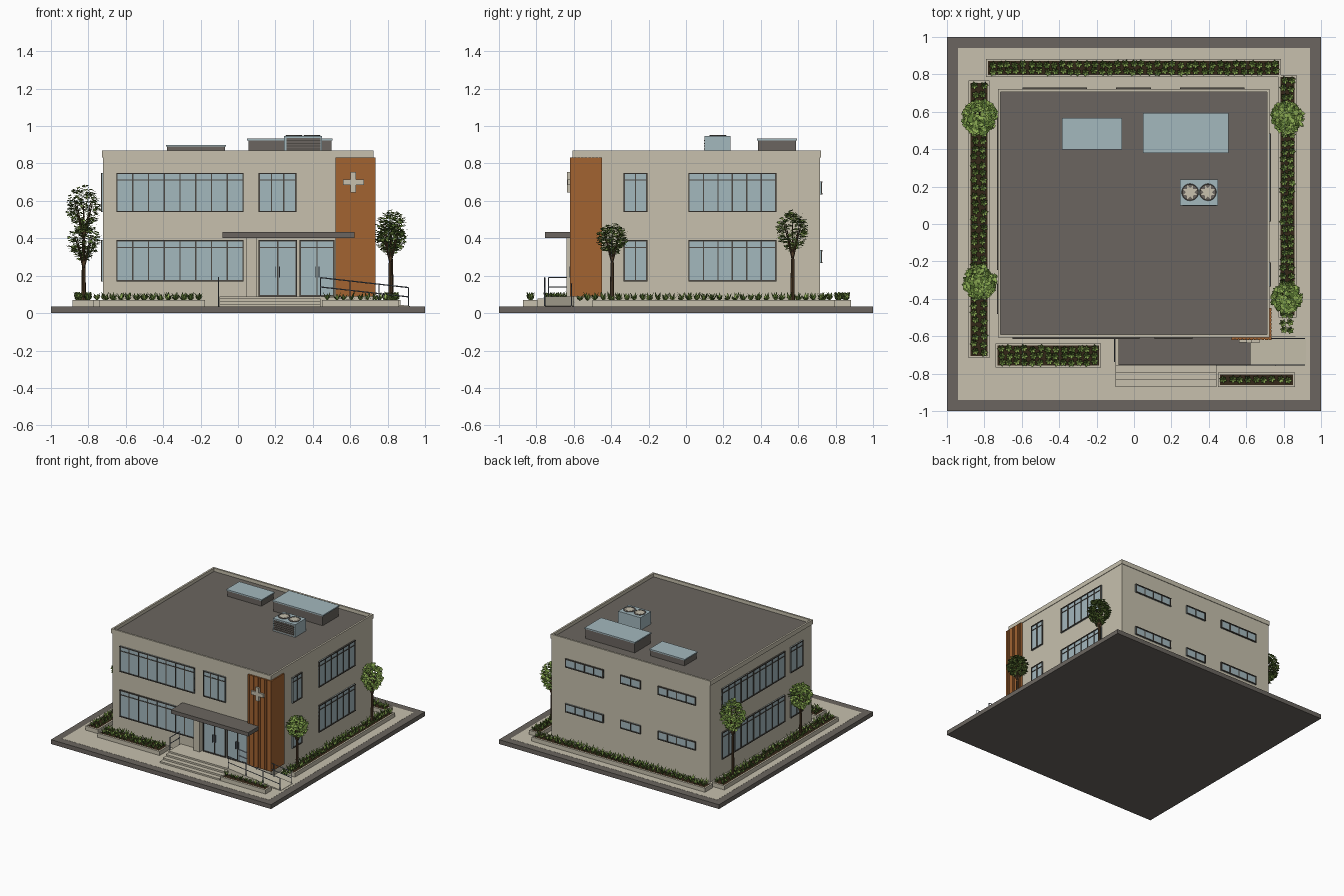
import bpy, bmesh, math, random
from mathutils import Vector, Matrix

random.seed(4)
if "Cube" in bpy.data.objects:
    bpy.data.objects.remove(bpy.data.objects["Cube"])


def colour(name, r, g, b):
    m = bpy.data.materials.new(name)
    m.use_nodes = True
    m.diffuse_color = (r, g, b, 1)
    m.node_tree.nodes["Principled BSDF"].inputs["Base Color"].default_value = (r, g, b, 1)
    return m


BEIGE = colour("beige_render", .57, .53, .42)
GREY = colour("dark_grey", .145, .131, .115)
GLASS = colour("blue_glass", .37, .48, .515)
WOOD = colour("orange_wood", .36, .125, .031)
FRAME = colour("charcoal_frame", .075, .068, .058)
SOIL = colour("soil", .034, .02, .009)
BARK = colour("bark", .095, .055, .026)
DARK_LEAF = colour("dark_leaf", .11, .2, .035)
LIGHT_LEAF = colour("light_leaf", .27, .42, .09)
STEEL = colour("rail_steel", .14, .17, .21)


def finish(name, bm, *mats):
    mesh = bpy.data.meshes.new(name)
    bm.to_mesh(mesh)
    bm.free()
    for m in mats:
        mesh.materials.append(m)
    ob = bpy.data.objects.new(name, mesh)
    bpy.context.scene.collection.objects.link(ob)
    return ob


def boxes(name, mat, *extents):
    """One object from boxes given as x0, x1, y0, y1, z0, z1."""
    bm = bmesh.new()
    for e in extents:
        lo, hi = Vector(e[0::2]), Vector(e[1::2])
        place = Matrix.Translation((lo + hi) / 2) @ Matrix.Diagonal((hi - lo).to_4d())
        bmesh.ops.create_cube(bm, size=1, matrix=place)
    bmesh.ops.recalc_face_normals(bm, faces=bm.faces)
    return finish(name, bm, mat)


def ring(x0, x1, y0, y1, z0, z1, t):
    return [(x0, x1, y0, y0 + t, z0, z1), (x0, x1, y1 - t, y1, z0, z1),
            (x0, x0 + t, y0 + t, y1 - t, z0, z1), (x1 - t, x1, y0 + t, y1 - t, z0, z1)]


def limb(bm, a, b, r0, r1, sides=6):
    a, b = Vector(a), Vector(b)
    turn = (b - a).to_track_quat('Z', 'Y').to_matrix().to_4x4()
    bmesh.ops.create_cone(bm, cap_ends=True, segments=sides, radius1=r0, radius2=r1,
                          depth=(b - a).length, matrix=Matrix.Translation((a + b) / 2) @ turn)


def leaf(bm, base, way, width):
    side = way.cross(Vector((0, 0, 1))).normalized() * width
    mid = base + way / 2
    pts = [base, mid - side, base + way, mid + side]
    face = bm.faces.new([bm.verts.new(p) for p in pts])
    face.normal_update()
    if face.normal.z < 0:
        face.normal_flip()
    face.material_index = random.random() < .5


# Ground, walls, roof
GROUND = .0365
boxes("kerb_slab", GREY, (-1, 1, -1, 1, 0, .0355))
boxes("pavement", BEIGE, (-.94, .94, -.94, .94, .03, GROUND))
X, FRONT, BACK, TOP = .721, -.602, .717, .833
boxes("walls", BEIGE, (-X, X, FRONT, BACK, .03, TOP))
boxes("parapet", BEIGE, *ring(-.728, .725, -.607, .721, TOP, .87, .015))
boxes("roof_deck", GREY, (-.713, .71, -.592, .706, TOP - .01, .843))

# Windows and doors: wall name, start, end, bottom, top, panes, transom
WALLS = {
    "front": lambda a, b, d: (a, b, FRONT - d, FRONT + .01),
    "back": lambda a, b, d: (a, b, BACK - .01, BACK + d),
    "right_side": lambda a, b, d: (X - .01, X + d, a, b),
    "left_side": lambda a, b, d: (-X - d, .01 - X, a, b),
}


def window(wall, a, b, z0, z1, panes, transom=True, bar=.007):
    put = WALLS[wall]
    boxes(wall + "_glass", GLASS, put(a, b, .006) + (z0, z1))
    bars = [put(a, b, .012) + (z0, z0 + bar), put(a, b, .012) + (z1 - bar, z1)]
    step = (b - a - bar) / panes
    for i in range(panes + 1):
        u = a + i * step
        bars.append(put(u, u + bar, .011) + (z0, z1))
    if transom:
        bars.append(put(a, b, .01) + (z1 - .042, z1 - .036))
    boxes(wall + "_window_frame", FRAME, *bars)


for z0, z1 in ((.17, .39), (.54, .75)):
    window("front", -.65, .03, z0, z1, 8)
    window("right_side", .013, .483, z0, z1, 6)
    window("right_side", -.333, -.207, z0, z1, 2)
    window("left_side", -.245, .57, z0, z1, 10)
    window("left_side", -.48, -.32, z0, z1, 2)
window("front", .11, .313, .54, .75, 3)
for z in (.267, .635):
    for a, b, n in ((-.595, -.25, 4), (-.095, .09, 2), (.245, .59, 4)):
        window("back", a, b, z, z + .07, n, False)
for a, b in ((.11, .315), (.33, .515)):
    window("front", a, b, .09, .39, 2)
    mid = (a + b) / 2
    boxes("door_handles", STEEL, *[(mid + s - .002, mid + s + .002, -.622, -.605, .19, .25)
                                   for s in (-.01, .01)])

# Entrance: canopy, pilaster, landing, steps, ramp
boxes("canopy", GREY, (-.082, .622, -.755, -.59, .402, .433))
boxes("pilaster", BEIGE, (.045, .1, -.64, -.59, GROUND, .402))
boxes("landing", BEIGE, (-.1, .44, -.757, -.59, .03, .09))
boxes("steps", BEIGE, *[(-.1, .44, -.757 - .038 * (i + 1), -.75, .03, .077 - .014 * i)
                        for i in range(3)])
ramp = boxes("ramp", BEIGE, (.44, .92, -.755, -.6, .03, .09))
for v in ramp.data.vertices:
    if v.co.x > .9 and v.co.z > .05:
        v.co.z = GROUND + .002

# Handrails
R = .0032
bm = bmesh.new()
for y in (-.755, -.612):
    foot = [Vector((x, y, .09 - .053 * (x - .44) / .47)) for x in (.44, .6, .755, .912)]
    for p in foot:
        limb(bm, p, p + Vector((0, 0, .1)), R, R)
    for h in (.05, .1):
        up = Vector((0, 0, h))
        limb(bm, foot[0] + up, foot[-1] + up, R, R)
for y in (-.735, -.612):
    limb(bm, (-.105, y, GROUND), (-.105, y, .19), R, R)
for z in (.14, .19):
    limb(bm, (-.105, -.735, z), (-.105, -.605, z), R, R)
finish("handrails", bm, STEEL)

# Timber corner cladding with shallow slats
boxes("cladding_panel", WOOD, (.522, .732, -.616, -.59, .09, TOP),
      (.71, .732, -.616, -.45, .09, TOP))
slats = []
for i in range(11):
    x = .522 + i * .0199
    slats.append((x, x + .014, -.62, -.605, .09, TOP))
for i in range(9):
    y = -.62 + i * .0195
    slats.append((.72, .736, y, y + .014, .09, TOP))
boxes("cladding_slats", WOOD, *slats)
CX, CZ = .617, .7
boxes("wall_cross", BEIGE, (CX - .056, CX + .056, -.634, -.618, CZ - .015, CZ + .015),
      (CX - .015, CX + .015, -.635, -.618, CZ - .055, CZ + .055))

# Rooftop skylights and cooling unit
for x0, x1, y0, y1, top in ((-.38, -.07, .405, .562, .9), (.055, .5, .385, .588, .933)):
    boxes("skylight_curb", GREY, (x0, x1, y0, y1, TOP, top - .01))
    boxes("skylight_pane", GLASS, (x0 - .006, x1 + .006, y0 - .006, y1 + .006, top - .01, top))
boxes("cooling_unit", GLASS, (.247, .45, .1, .238, TOP, .947))
boxes("cooling_grille", GREY, (.258, .44, .098, .102, .852, .935))
boxes("cooling_louvres", FRAME, *[(.258, .44, .095, .099, z, z + .005)
                                  for z in (.86, .875, .89, .905, .92)])
for x in (.3, .395):
    hub = Vector((x, .17, .951))
    bm = bmesh.new()
    limb(bm, hub - Vector((0, 0, .006)), hub, .043, .043, 20)
    finish("fan_disc", bm, GREY)
    bm = bmesh.new()
    for i in range(20):
        p, q = [hub + Vector((math.cos(t), math.sin(t), 0)) * .044
                for t in (math.tau * i / 20, math.tau * (i + 1) / 20)]
        limb(bm, p, q, .002, .002, 4)
    finish("fan_guard", bm, GREY)
    bm = bmesh.new()
    for i in range(8):
        t = math.tau * (i + .5) / 8
        leaf(bm, hub + Vector((0, 0, .002)), Vector((math.cos(t), math.sin(t), 0)) * .042, .009)
    finish("fan_blades", bm, BEIGE, BEIGE)

# Planters with rows of small leafy plants
BEDS = {"left": (-.875, -.783, -.705, .755), "back": (-.78, .775, .797, .872),
        "right": (.783, .858, -.49, .785), "front_left": (-.73, -.187, -.757, -.65),
        "front_right": (.46, .85, -.86, -.805)}
for name, (x0, x1, y0, y1) in BEDS.items():
    rim = .011
    boxes(name + "_planter", BEIGE,
          *ring(x0 - rim, x1 + rim, y0 - rim, y1 + rim, .03, .07, rim))
    boxes(name + "_soil", SOIL, (x0, x1, y0, y1, .03, .066))
    if name == "right":
        y0 -= .1
    nx, ny = [max(1, round(s / .042)) for s in (x1 - x0, y1 - y0)]
    bm = bmesh.new()
    for i in range(nx):
        for j in range(ny):
            spot = Vector((x0 + (x1 - x0) * (i + .5) / nx, y0 + (y1 - y0) * (j + .5) / ny, .066))
            spot += Vector((random.uniform(-1, 1), random.uniform(-1, 1), 0)) * .006
            turn = random.random() * math.tau
            for k in range(6):
                t = turn + math.tau * k / 6
                way = Vector((math.cos(t) * .023, math.sin(t) * .023, random.uniform(.015, .05)))
                leaf(bm, spot, way, .0075)
    finish(name + "_plants", bm, DARK_LEAF, LIGHT_LEAF)


# Trees: trunk, spreading branches, crown of loose, nearly level leaves
def tree(x, y, low, high, radius):
    centre = Vector((x, y, (low + high) / 2))
    fork = Vector((x, y, low - .03))
    bm = bmesh.new()
    limb(bm, (x, y, .05), fork, .012, .009, 8)
    for i in range(8):
        t = math.tau * i / 8
        reach = radius * (.7 if i % 2 else .4)
        tip = centre + Vector((math.cos(t) * reach, math.sin(t) * reach, (high - low) * .15))
        limb(bm, fork, tip, .006, .002, 5)
    finish("tree_trunk", bm, BARK)
    bm = bmesh.new()
    for _ in range(520):
        d = Vector([random.gauss(0, 1) for _ in range(3)]).normalized()
        d *= random.uniform(.6, .93)
        taper = 1 if d.z > -.2 else 1 + .35 * (d.z + .2)
        p = centre + Vector((d.x * radius * taper, d.y * radius * taper, d.z * (high - low) / 2))
        t = random.random() * math.tau
        way = Vector((math.cos(t), math.sin(t), random.uniform(-.5, .5))) * .032
        leaf(bm, p - way / 2, way, .011)
    finish("tree_crown", bm, DARK_LEAF, LIGHT_LEAF)


tree(-.825, .57, .42, .7, .1)
tree(-.825, -.31, .27, .49, .095)
tree(.82, .57, .32, .56, .092)
tree(.815, -.395, .3, .49, .085)
